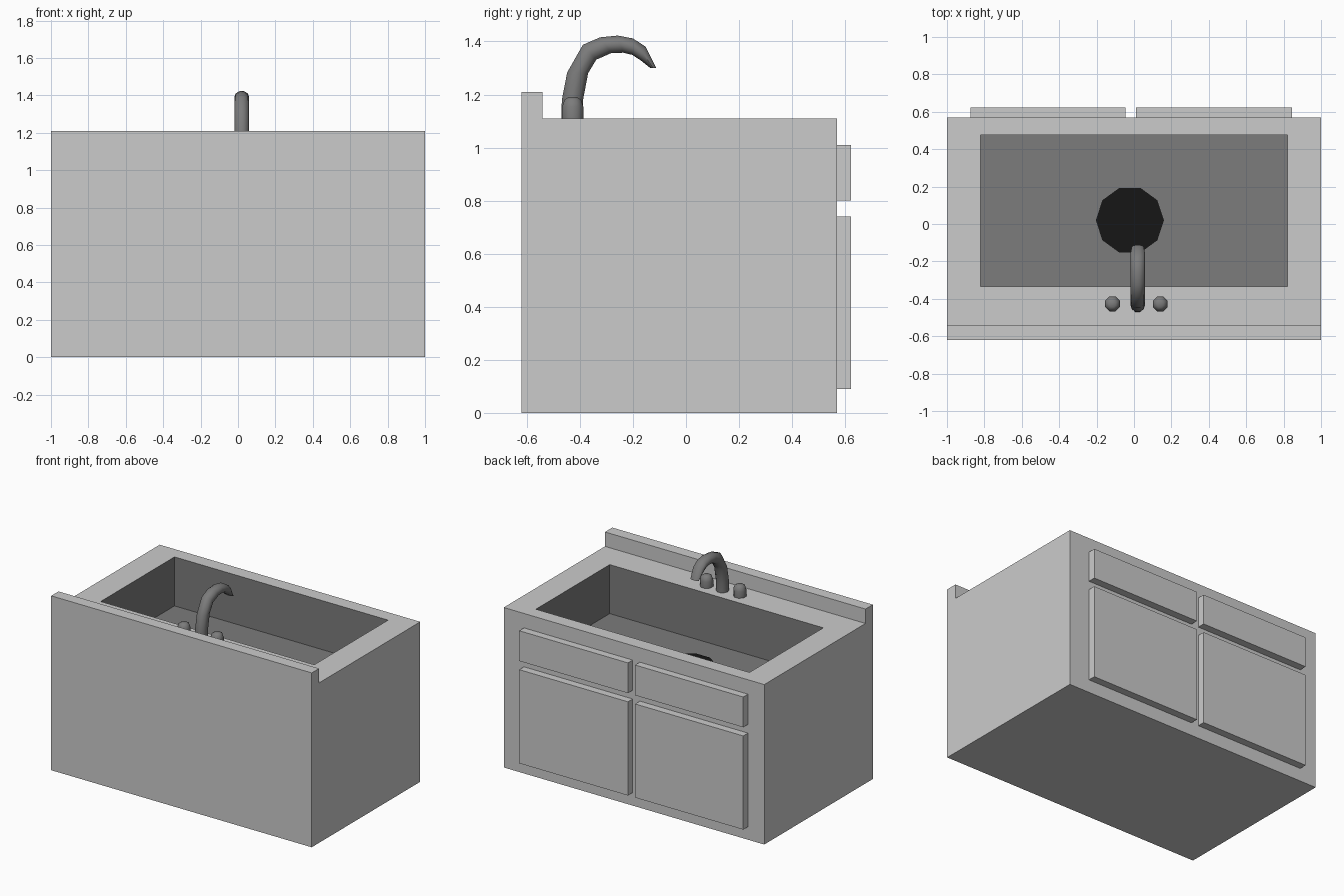
import bpy, math
from mathutils import Vector

if "Cube" in bpy.data.objects:
    bpy.data.objects.remove(bpy.data.objects["Cube"])

COUNTER_Z, FLOOR_Z = 1.11, 0.77


def material(name, v):
    m = bpy.data.materials.new(name)
    m.diffuse_color = (v, v, v, 1)
    m.use_nodes = True
    m.node_tree.nodes["Principled BSDF"].inputs["Base Color"].default_value = m.diffuse_color
    return m


def make(name, verts, faces, mat=None, smooth=False):
    me = bpy.data.meshes.new(name)
    me.from_pydata([tuple(v) for v in verts], [], faces)
    me.update()
    ob = bpy.data.objects.new(name, me)
    bpy.context.collection.objects.link(ob)
    if mat:
        me.materials.append(mat)
    if smooth:
        bpy.context.view_layer.objects.active = ob
        ob.select_set(True)
        bpy.ops.object.shade_smooth_by_angle(angle=math.radians(50))
        ob.select_set(False)
    return ob


def box(name, x0, x1, y0, y1, z0, z1):
    v = [(x, y, z) for z in (z0, z1) for x, y in ((x0, y0), (x1, y0), (x1, y1), (x0, y1))]
    f = [(3, 2, 1, 0), (4, 5, 6, 7)] + [(i, (i + 1) % 4, (i + 1) % 4 + 4, i + 4) for i in range(4)]
    return make(name, v, f)


def loft(name, rings, mat):
    """Skin a stack of counter-clockwise rings, capping both ends."""
    n = len(rings[0])
    verts = [v for r in rings for v in r]
    faces = [(k * n + i, k * n + (i + 1) % n, (k + 1) * n + (i + 1) % n, (k + 1) * n + i)
             for k in range(len(rings) - 1) for i in range(n)]
    faces += [tuple(reversed(range(n))), tuple(range(len(verts) - n, len(verts)))]
    return make(name, verts, faces, mat, True)


steel = material("dark_steel", 0.2)
black = material("drain_black", 0.008)

# Cabinet body with backsplash: side profile across x, counter left open for the basin
profile = [(-.62, 0), (.57, 0), (.57, COUNTER_Z), (-.54, COUNTER_Z), (-.54, 1.21), (-.62, 1.21)]
n = len(profile)
verts = [(x, y, z) for x in (-1, 1) for y, z in profile]
faces = [tuple(reversed(range(n))), tuple(range(n, 2 * n))]
faces += [(i, (i + 1) % n, (i + 1) % n + n, i + n) for i in range(n) if i != 2]
rim = [(-.82, -.335), (.82, -.335), (.82, .475), (-.82, .475)]
verts += [(x, y, COUNTER_Z) for x, y in rim]
outer, inner = (3, 3 + n, 2 + n, 2), range(2 * n, 2 * n + 4)
faces += [(outer[i], outer[(i + 1) % 4], inner[(i + 1) % 4], inner[i]) for i in range(4)]
make("cabinet_body", verts, faces)

# Basin: open box facing inward
verts = [(x, y, z) for z in (FLOOR_Z, COUNTER_Z) for x, y in rim]
make("basin", verts, [(0, 1, 2, 3)] + [(i, i + 4, (i + 1) % 4 + 4, (i + 1) % 4) for i in range(4)], steel)

# Drain disc
make("drain", [(-.022 + .182 * math.cos(a), .02 + .182 * math.sin(a), FLOOR_Z + .004)
               for a in (math.tau * i / 10 for i in range(10))], [tuple(range(10))], black)

# Doors and drawers
for side, x0, x1 in (("left", -.875, -.045), ("right", .01, .845)):
    box(side + "_door", x0, x1, .57, .622, .09, .74)
    box(side + "_drawer", x0, x1, .57, .622, .80, 1.01)

# Faucet spout: outer / inner edge points of the curved, tapering tube in the y-z plane
edges = [((-.472, 1.11), (-.388, 1.11)), ((-.47, 1.18), (-.386, 1.18)),
         ((-.45, 1.283), (-.367, 1.28)), ((-.39, 1.389), (-.337, 1.33)),
         ((-.325, 1.417), (-.28, 1.355)), ((-.258, 1.424), (-.235, 1.356)),
         ((-.2, 1.413), (-.203, 1.348)), ((-.152, 1.382), (-.172, 1.328)),
         ((-.112, 1.30), (-.135, 1.30))]
rings = []
for k, (o, i) in enumerate(edges):
    o, i = Vector((.02, *o)), Vector((.02, *i))
    mid, half = (o + i) / 2, (i - o) / 2
    w = .032 if k == len(edges) - 1 else .04
    rings.append([mid + half * math.sin(a) + Vector((w * math.cos(a), 0, 0))
                  for a in (math.tau * j / 10 for j in range(10))])
loft("faucet_spout", rings, steel)

# Tap knobs with domed tops
for name, x in (("left_knob", -.115), ("right_knob", .14)):
    loft(name, [[(x + r * math.cos(a), -.427 + r * math.sin(a), z)
                 for a in (math.tau * (j + .5) / 8 for j in range(8))]
                for r, z in ((.043, COUNTER_Z), (.043, 1.155), (.034, 1.18), (.018, 1.19))], steel)
